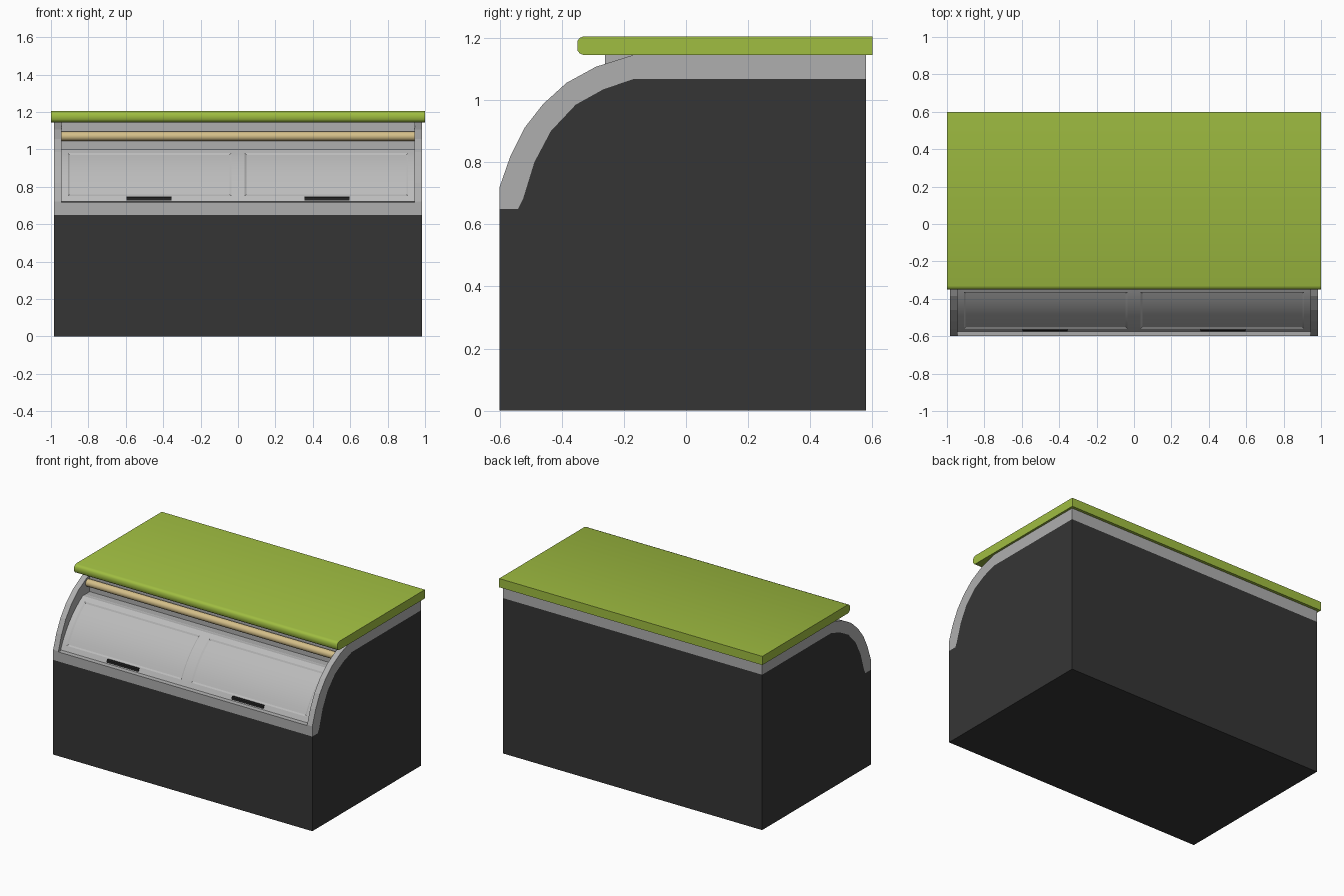
import bpy, bmesh, math
from mathutils import Vector

if "Cube" in bpy.data.objects:
    bpy.data.objects.remove(bpy.data.objects["Cube"])


def material(name, rgb):
    m = bpy.data.materials.new(name)
    m.diffuse_color = (*rgb, 1)
    m.use_nodes = True
    m.node_tree.nodes["Principled BSDF"].inputs["Base Color"].default_value = m.diffuse_color
    return m


DARK = material("charcoal", (0.036, 0.036, 0.036))
GREY = material("light_grey", (0.43, 0.43, 0.43))
PANEL = material("door_grey", (0.50, 0.50, 0.50))
GREEN = material("lime_green", (0.35, 0.51, 0.053))
TAN = material("lamp_tan", (0.66, 0.52, 0.25))
BLACK = material("black", (0.018, 0.018, 0.018))


def extrude(name, profile, x0, x1, mats, rule=None, smooth=25, edit=None):
    """Extrude a (y, z) profile along x; rule picks the material of each face."""
    bm = bmesh.new()
    face = bm.faces.new([bm.verts.new((x0, y, z)) for y, z in profile])
    res = bmesh.ops.extrude_face_region(bm, geom=[face])
    verts = [v for v in res["geom"] if isinstance(v, bmesh.types.BMVert)]
    bmesh.ops.translate(bm, verts=verts, vec=(x1 - x0, 0, 0))
    bmesh.ops.recalc_face_normals(bm, faces=bm.faces)
    if edit:
        edit(bm)
    bm.normal_update()
    if rule:
        for f in bm.faces:
            f.material_index = rule(f)
    me = bpy.data.meshes.new(name)
    bm.to_mesh(me)
    bm.free()
    for m in mats:
        me.materials.append(m)
    ob = bpy.data.objects.new(name, me)
    bpy.context.collection.objects.link(ob)
    bpy.ops.object.select_all(action='DESELECT')
    ob.select_set(True)
    bpy.context.view_layer.objects.active = ob
    bpy.ops.object.shade_smooth_by_angle(angle=math.radians(smooth))
    return ob


def bezier(a, b, c, n):
    a, b, c = Vector(a), Vector(b), Vector(c)
    return [tuple(a * (1 - t) ** 2 + b * 2 * t * (1 - t) + c * t * t)
            for t in (i / n for i in range(n + 1))]


def shift(points, dy, dz=0):
    return [(y + dy, z + dz) for y, z in points]


FRONT, BACK, TOP = -0.60, 0.58, 1.145
SEAM, BAND = 0.65, 1.067
outer = [(-0.6, 0.72), (-0.565, 0.82), (-0.52, 0.91), (-0.46, 0.987),
         (-0.385, 1.055), (-0.29, 1.107), (-0.17, TOP)]
inner = [(-0.54, SEAM), (-0.525, 0.68), (-0.488, 0.80), (-0.435, 0.90),
         (-0.355, 0.985), (-0.265, 1.035), (-0.17, BAND)]
glass = bezier((-0.575, 0.72), (-0.50, 0.90), (-0.335, 1.0), 10)

# Side walls: dark lower panel and grey curved trim
for s, side in ((-1, "left"), (1, "right")):
    extrude(side + "_wall", [(FRONT, 0), (FRONT, SEAM)] + inner +
            [(BACK, BAND), (BACK, 0)], s * 0.945, s * 0.985, [DARK, GREY],
            lambda f, s=s: int(f.normal.x * s < -0.5), smooth=5)
    extrude(side + "_wall_trim", [(FRONT, SEAM)] + outer +
            [(BACK, TOP), (BACK, BAND)] + inner[::-1],
            s * 0.945, s * 0.985, [GREY], smooth=5)


# Cabinet body between the walls
def body_rule(f):
    z = f.calc_center_median().z
    dark = (f.normal.z < -0.9 or (f.normal.y < -0.9 and z < SEAM)
            or (f.normal.y > 0.9 and z < BAND))
    return 0 if dark else 1


extrude("cabinet_body", [(FRONT, 0), (FRONT, SEAM), (FRONT, 0.715), (-0.575, 0.715)]
        + shift(glass, 0.025) + [(-0.26, 1.0), (-0.26, TOP), (BACK, TOP),
                                 (BACK, BAND), (BACK, 0)],
        -0.945, 0.945, [DARK, GREY], body_rule)


# Curved sliding doors with a recessed pane
def recess(bm):
    faces = [f for f in bm.faces if abs(f.normal.x) < 0.1
             and f.normal.y < -0.2 and f.normal.z > 0.1]
    bmesh.ops.inset_region(bm, faces=faces, thickness=0.035, depth=0,
                           use_even_offset=True)
    bmesh.ops.inset_region(bm, faces=faces, thickness=0.01, depth=-0.006,
                           use_even_offset=True)


for s, side in ((-1, "left"), (1, "right")):
    extrude(side + "_door", glass + shift(glass, 0.02)[::-1],
            min(0, s * 0.945), max(0, s * 0.945), [PANEL], edit=recess)
    # Door handle
    extrude(side + "_door_handle", [(-0.575, 0.726), (-0.575, 0.742), (-0.57, 0.748),
                                    (-0.55, 0.748), (-0.55, 0.726)],
            s * 0.475 - 0.12, s * 0.475 + 0.12, [BLACK])

# Lamp tube under the worktop
extrude("lamp_tube", [(-0.28 + 0.025 * math.cos(i * math.pi / 8),
                       1.07 + 0.025 * math.sin(i * math.pi / 8)) for i in range(16)],
        -0.945, 0.945, [TAN], smooth=30)

# Worktop with a rounded front edge
extrude("worktop", [(0.6, TOP), (0.6, 1.205), (-0.33, 1.205), (-0.342, 1.2),
                    (-0.35, 1.19), (-0.35, 1.16), (-0.342, 1.15), (-0.33, TOP)],
        -1, 1, [GREEN], smooth=45)
